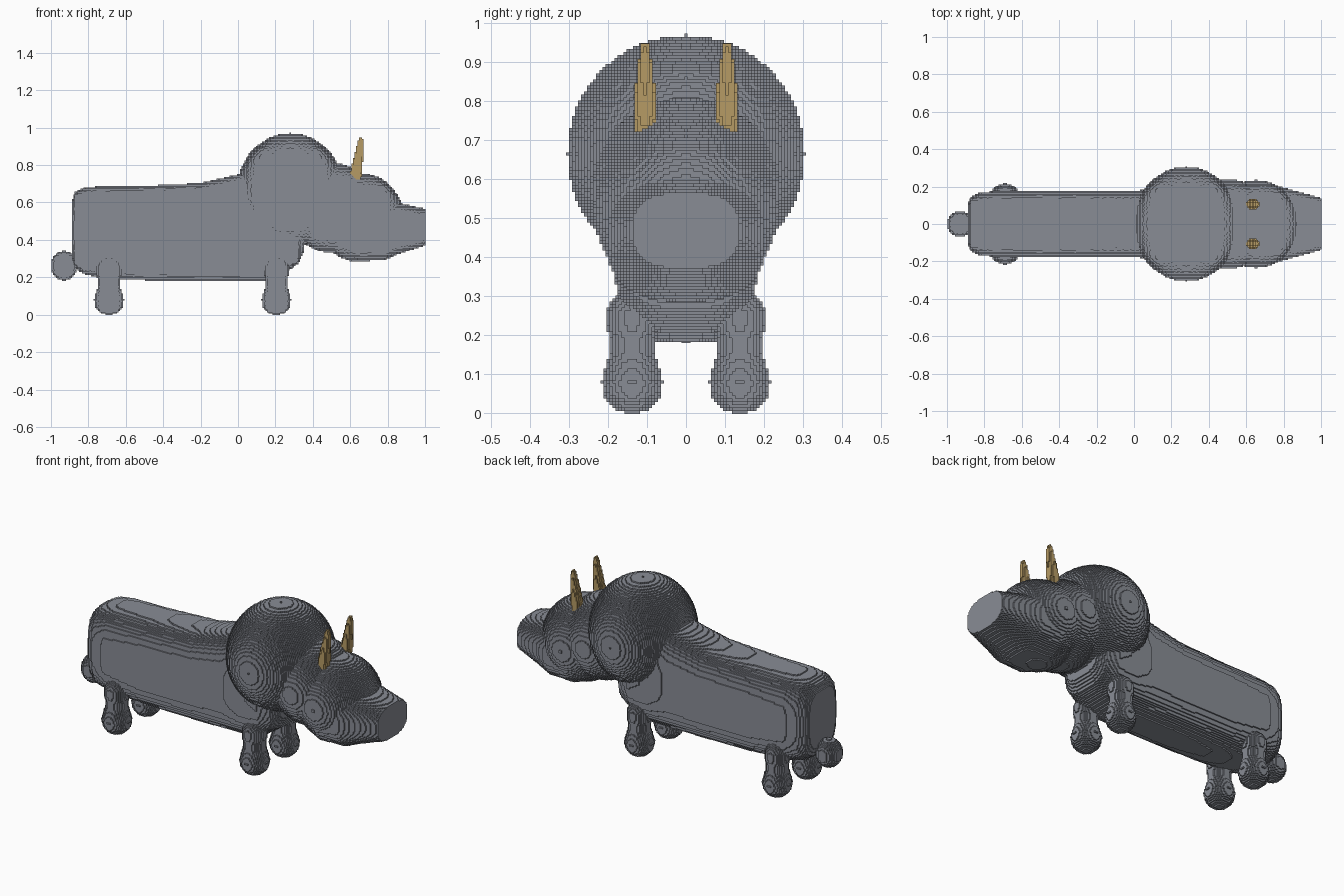
import bpy, bmesh, math
from mathutils import Vector

old = bpy.data.objects.get("Cube")
if old:
    bpy.data.objects.remove(old, do_unlink=True)

CELLS_PER_UNIT = 128


def material(name, rgb):
    m = bpy.data.materials.new(name)
    m.use_nodes = True
    m.diffuse_color = (*rgb, 1)
    m.node_tree.nodes["Principled BSDF"].inputs["Base Color"].default_value = (*rgb, 1)
    return m


GREY = material("slate grey", (0.25, 0.265, 0.30))
GOLD = material("horn gold", (0.47, 0.33, 0.13))


def finish(name, bm, mat):
    bmesh.ops.recalc_face_normals(bm, faces=bm.faces)
    me = bpy.data.meshes.new(name)
    bm.to_mesh(me)
    bm.free()
    me.materials.append(mat)
    ob = bpy.data.objects.new(name, me)
    bpy.context.collection.objects.link(ob)
    return ob


def loft(name, rings, mat, segments=48):
    """Skin closed rings of points and cap both ends."""
    bm = bmesh.new()
    loops = [[bm.verts.new(p) for p in ring] for ring in rings]
    for a, b in zip(loops, loops[1:]):
        for i in range(segments):
            j = (i + 1) % segments
            bm.faces.new((a[i], a[j], b[j], b[i]))
    bm.faces.new(loops[0])
    bm.faces.new(loops[-1])
    return finish(name, bm, mat)


def rounded_ring(x, bottom, top, half, power, segments=48):
    """Superellipse cross-section standing across the x axis."""
    ring = []
    for i in range(segments):
        t = 2 * math.pi * (i + 0.5) / segments
        c, s = math.cos(t), math.sin(t)
        y = half * math.copysign(abs(c) ** (2 / power), c)
        z = (top + bottom) / 2 + (top - bottom) / 2 * math.copysign(abs(s) ** (2 / power), s)
        ring.append((x, y, z))
    return ring


def round_ring(x, y, z, r, segments=48):
    """Level circle for upright parts."""
    return [(x + r * math.cos(2 * math.pi * i / segments),
             y + r * math.sin(2 * math.pi * i / segments), z) for i in range(segments)]


def ball(name, centre, radii, mat):
    bm = bmesh.new()
    bmesh.ops.create_uvsphere(bm, u_segments=48, v_segments=32, radius=1)
    for v in bm.verts:
        v.co = Vector([v.co[k] * radii[k] + centre[k] for k in range(3)])
    return finish(name, bm, mat)


def apply(ob, mod):
    bpy.context.view_layer.objects.active = ob
    bpy.ops.object.modifier_apply(modifier=mod.name)


def union(ob, other):
    mod = ob.modifiers.new("Union", 'BOOLEAN')
    mod.operation = 'UNION'
    mod.solver = 'EXACT'
    mod.object = other
    apply(ob, mod)
    bpy.data.objects.remove(other, do_unlink=True)


def blockify(ob, mat):
    """Turn a solid into small cubes of one shared size."""
    bpy.context.view_layer.update()
    mod = ob.modifiers.new("Blocks", 'REMESH')
    mod.mode = 'BLOCKS'
    mod.octree_depth = 8
    mod.scale = max(ob.dimensions) * CELLS_PER_UNIT / 256
    mod.use_remove_disconnected = False
    mod.use_smooth_shade = False
    apply(ob, mod)
    if not ob.data.materials:
        ob.data.materials.append(mat)


# Long rounded body: x, bottom, top, half width
BODY = [(-0.885, 0.29, 0.62, 0.12), (-0.87, 0.25, 0.655, 0.145), (-0.83, 0.22, 0.677, 0.165),
        (-0.75, 0.20, 0.687, 0.175), (-0.5, 0.185, 0.69, 0.178), (-0.2, 0.18, 0.705, 0.178),
        (0.0, 0.18, 0.75, 0.178), (0.15, 0.185, 0.80, 0.187), (0.25, 0.22, 0.80, 0.19),
        (0.32, 0.27, 0.70, 0.17), (0.35, 0.33, 0.55, 0.12)]
body = loft("body", [rounded_ring(*r, 3.4) for r in BODY], GREY)

# Big round mane over the shoulders
mane = ball("mane", (0.28, 0, 0.665), (0.285, 0.305, 0.305), GREY)

# Head: two overlapping balls and a blunt snout
SNOUT = [(0.55, 0.32, 0.62, 0.18), (0.64, 0.287, 0.62, 0.205), (0.78, 0.29, 0.615, 0.20),
         (0.85, 0.32, 0.60, 0.18), (1.0, 0.37, 0.567, 0.14)]
head = ball("head", (0.505, 0, 0.57), (0.24, 0.24, 0.24), GREY)
union(head, ball("cheeks", (0.65, 0, 0.52), (0.235, 0.235, 0.237), GREY))
union(head, loft("snout", [rounded_ring(*r, 2.6) for r in SNOUT], GREY))

# Tail ball
tail = ball("tail", (-0.93, 0, 0.262), (0.07, 0.07, 0.08), GREY)

grey_parts = [body, mane, head, tail]
gold_parts = []

# Legs with round feet (radius, height) and tapered leaning horns (x, height, radius)
LEG = [(0.02, 0.0), (0.05, 0.012), (0.071, 0.04), (0.079, 0.078), (0.071, 0.115), (0.06, 0.145),
       (0.058, 0.18), (0.066, 0.23), (0.066, 0.26), (0.05, 0.295), (0.02, 0.315)]
HORN = [(0.63, 0.72, 0.026), (0.632, 0.76, 0.031), (0.645, 0.85, 0.023),
        (0.654, 0.92, 0.015), (0.657, 0.95, 0.008)]
for side, s in (("left", 1), ("right", -1)):
    # The head faces +x, so these sides follow the stated front at -y
    place = "back" if s > 0 else "front"
    for end, x in (("shoulder", 0.205), ("rump", -0.69)):
        grey_parts.append(loft(f"{end}_leg_{place}",
                               [round_ring(x, s * 0.138, z, r) for r, z in LEG], GREY))
    gold_parts.append(loft(f"horn_{place}",
                           [round_ring(x, s * 0.105, z, r) for x, z, r in HORN], GOLD))

for part in grey_parts:
    blockify(part, GREY)
for part in gold_parts:
    blockify(part, GOLD)
